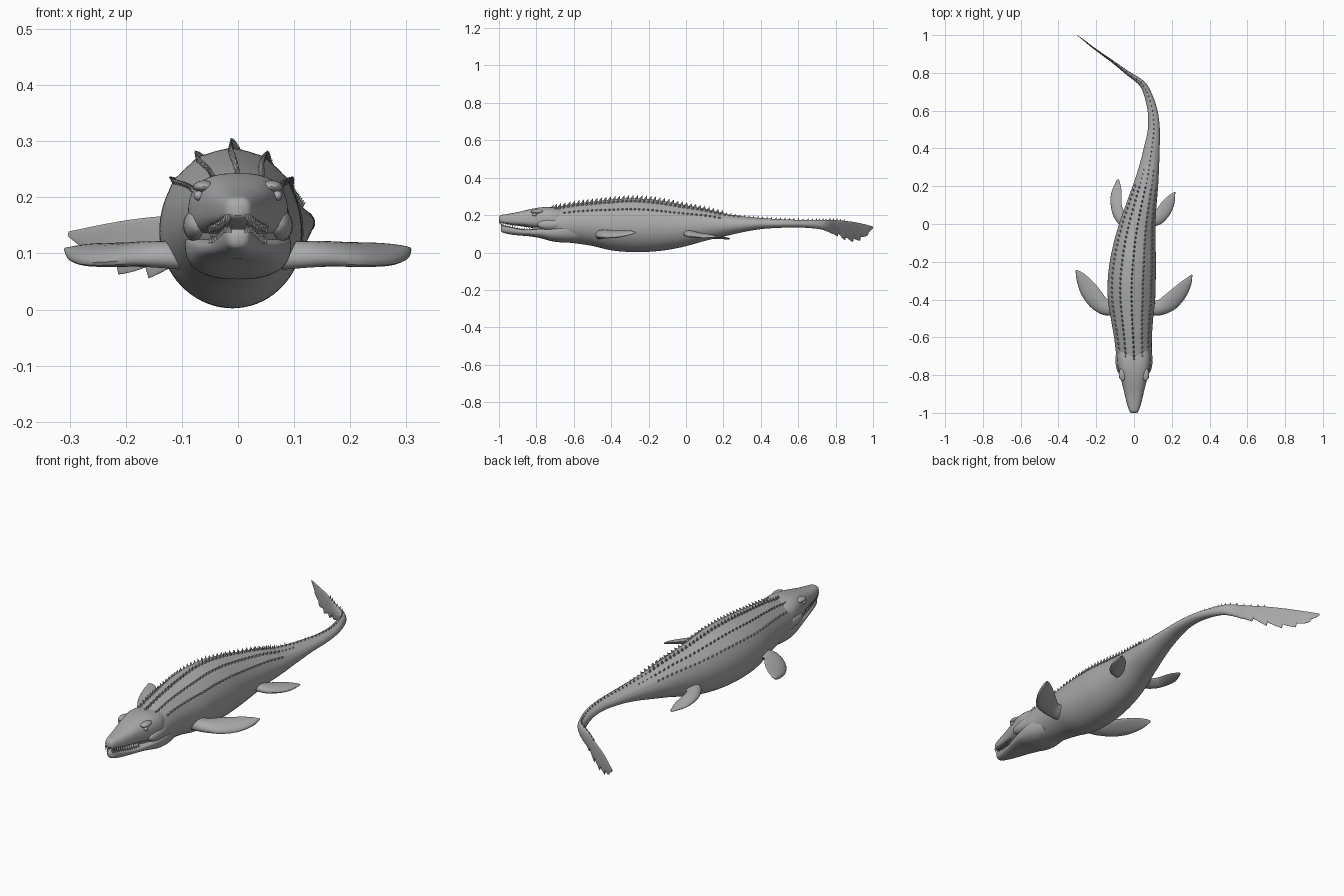
import bpy, bmesh, math
from mathutils import Vector

cube = bpy.data.objects.get("Cube")
if cube:
    bpy.data.objects.remove(cube)

grey = bpy.data.materials.new("stone grey")
grey.use_nodes = True
GREY = (0.4, 0.4, 0.4, 1)
grey.diffuse_color = GREY
grey.node_tree.nodes["Principled BSDF"].inputs["Base Color"].default_value = GREY

ROWS = [math.radians(a) for a in (0, 27, 52)]  # ridge angles from the spine


def finish(name, bm, angle=40):
    bmesh.ops.recalc_face_normals(bm, faces=bm.faces)
    mesh = bpy.data.meshes.new(name)
    bm.to_mesh(mesh)
    bm.free()
    mesh.materials.append(grey)
    obj = bpy.data.objects.new(name, mesh)
    bpy.context.collection.objects.link(obj)
    bpy.ops.object.select_all(action='DESELECT')
    obj.select_set(True)
    bpy.context.view_layer.objects.active = obj
    bpy.ops.object.shade_smooth_by_angle(angle=math.radians(angle))
    return obj


def spline(stations, t):
    """Smooth interpolation of station rows; t runs from 0 to len - 1."""
    last = len(stations) - 1
    i = min(int(t), last - 1)
    u = t - i
    a, b, c, d = (stations[max(0, min(last, i + k))] for k in (-1, 0, 1, 2))
    return [q + 0.5 * u * (r - p + u * (2 * p - 5 * q + 4 * r - s + u * (3 * (q - r) + s - p)))
            for p, q, r, s in zip(a, b, c, d)]


def skin(bm, rings):
    rows = [[bm.verts.new(p) for p in ring] for ring in rings]
    n = len(rows[0])
    for a, b in zip(rows, rows[1:]):
        for k in range(n):
            bm.faces.new((a[k], a[(k + 1) % n], b[(k + 1) % n], b[k]))
    bm.faces.new(rows[0])
    bm.faces.new(rows[-1])


def section_point(stations, t, th, power=1.0, mid=0.5, ridge=0.0, fin=False):
    """Point on a lofted skin, th measured from the top."""
    y, x, w, zb, zt = spline(stations, t)
    y2, x2 = spline(stations, min(t + 0.02, len(stations) - 1))[:2]
    y1, x1 = spline(stations, max(t - 0.02, 0))[:2]
    side = Vector((y2 - y1, x1 - x2, 0)).normalized()
    if fin and y > 0.78:   # scalloped lower edge of the tail fin
        zb += 0.022 * min(1, (y - 0.78) / 0.04, (1 - y) / 0.05) * (1 - ((y - 0.77) / 0.041) % 1)
    s, c = math.sin(th), math.cos(th)
    zc = zb + (zt - zb) * mid
    bump = 1 + ridge * sum(math.exp(-((abs(th) - r) / 0.07) ** 2) for r in ROWS)
    px = max(w, 0.001) * math.copysign(abs(s) ** power, s) * bump
    pz = (zt - zc if c > 0 else zc - zb) * math.copysign(abs(c) ** power, c) * bump
    return Vector((x, y, zc + pz)) + side * px


def loft(name, stations, per=8, sides=48, **shape):
    bm = bmesh.new()
    count = (len(stations) - 1) * per
    skin(bm, [[section_point(stations, i / per, 2 * math.pi * k / sides - math.pi, **shape)
               for k in range(sides)] for i in range(count + 1)])
    return finish(name, bm)


def cone(bm, base, tip, radius, squash=1.0):
    axis = (tip - base).normalized()
    u = axis.cross(Vector((1, 0, 0))).normalized()
    v = axis.cross(u)
    ring = [bm.verts.new(base + radius * (u * math.cos(a) + v * math.sin(a) * squash))
            for a in (k * math.pi / 3 for k in range(6))]
    top = bm.verts.new(tip)
    for k in range(6):
        bm.faces.new((ring[k], ring[(k + 1) % 6], top))
    bm.faces.new(ring)


def ball(name, centre, size):
    bm = bmesh.new()
    bmesh.ops.create_uvsphere(bm, u_segments=20, v_segments=12, radius=1)
    for v in bm.verts:
        v.co = Vector(centre) + Vector(a * b for a, b in zip(v.co, size))
    return finish(name, bm)


# Body and tail: y, x, half width, bottom, top
BODY = [
    (-.82, 0, .045, .1, .2), (-.76, 0, .074, .075, .228), (-.7, 0, .092, .06, .24),
    (-.6, -.005, .1, .05, .258), (-.5, -.01, .112, .035, .27), (-.4, -.013, .125, .012, .28),
    (-.3, -.012, .127, .003, .286), (-.2, -.005, .122, .004, .282), (-.1, .005, .11, .014, .268),
    (0, .02, .095, .034, .25), (.1, .04, .08, .062, .232), (.2, .062, .066, .085, .208),
    (.3, .08, .053, .108, .193), (.4, .094, .042, .125, .184), (.5, .105, .032, .132, .178),
    (.6, .098, .026, .134, .174), (.7, .068, .02, .127, .174), (.75, .035, .016, .115, .174),
    (.8, -.035, .011, .09, .172), (.85, -.1, .007, .064, .168), (.9, -.17, .005, .055, .162),
    (.94, -.225, .004, .065, .154), (.97, -.262, .003, .09, .147), (1, -.302, .001, .13, .139)]
loft("body", BODY, 12, 72, mid=0.48, ridge=0.02, fin=True)

# Skull with upper jaw, and lower jaw with throat
SKULL = [
    (-1, 0, .012, .168, .188), (-.99, 0, .024, .16, .2), (-.95, 0, .038, .15, .207),
    (-.9, 0, .05, .143, .216), (-.85, 0, .062, .136, .228), (-.8, 0, .075, .128, .238),
    (-.75, 0, .086, .122, .243), (-.7, 0, .088, .12, .24), (-.64, 0, .07, .13, .23)]
JAW = [
    (-.99, 0, .012, .116, .136), (-.98, 0, .022, .107, .144), (-.94, 0, .034, .097, .138),
    (-.89, 0, .046, .091, .127), (-.84, 0, .06, .087, .124), (-.78, 0, .077, .077, .13),
    (-.72, 0, .09, .061, .14), (-.66, 0, .094, .054, .15), (-.58, 0, .08, .055, .15)]
loft("skull", SKULL, power=0.75, mid=0.4)
loft("lower_jaw", JAW, power=0.8, mid=0.65)

# Teeth along both jaw edges
for name, jaw, length, edge in (("upper_teeth", SKULL, -.02, math.pi * .68),
                                ("lower_teeth", JAW, .017, math.pi * .3)):
    bm = bmesh.new()
    for i in range(14):
        for sign in (-1, 1):
            p = section_point(jaw, 0.7 + i * 0.26, sign * edge, 0.78, 0.5)
            p.x *= 0.93
            cone(bm, p, p + Vector((0, -.002, length)), .0045)
    finish(name, bm, 30)

# Eyes, brows and cheeks
for sign, label in ((1, "left"), (-1, "right")):
    ball(label + "_eye", (sign * .07, -.81, .203), (.009, .011, .009))
    ball(label + "_brow", (sign * .06, -.795, .219), (.02, .035, .011))
    ball(label + "_cheek", (sign * .072, -.72, .15), (.026, .075, .03))

# Spines: one row on the back, two down each flank
for row, (angle, first, last, height) in enumerate(zip(
        ROWS, (1.8, 2, 2.5), (19, 12, 11), (.018, .013, .01))):
    for sign in ((1,) if row == 0 else (1, -1)):
        bm = bmesh.new()
        t = first
        while t < last:
            y = spline(BODY, t)[0]
            p = section_point(BODY, t, sign * angle, mid=0.48, ridge=0.02)
            out = Vector((sign * math.sin(angle), 0.35, math.cos(angle)))
            h = height * (1 if y < .2 else 0.6)
            cone(bm, p - out * .004, p + out * h, .0095 if y < .2 else .006, 0.6)
            t += 0.24 * (1 if t < 16 else 1.6)
        finish("spine_row_%d_%s" % (row, "left" if sign > 0 else "right"), bm, 30)


def flipper(name, rows, thick):
    """Rows hold the leading x, y, z then the trailing x, y, z, from root to tip."""
    bm = bmesh.new()
    rings, per, sides = [], 8, 20
    count = (len(rows) - 1) * per
    for i in range(count + 1):
        r = spline(rows, i / per)
        lead, trail = Vector(r[:3]), Vector(r[3:])
        h = thick * (1 - i / count) ** 0.7 + 0.002
        ring = []
        for k in range(sides):
            a = 2 * math.pi * k / sides
            c = math.cos(a)
            ring.append(lead.lerp(trail, 0.5 - c / 2) + Vector((0, 0, h * math.sin(a) * (1 + c * .4))))
        rings.append(ring)
    skin(bm, rings)
    return finish(name, bm)


flipper("front_left_flipper", [
    (.06, -.48, .09, .06, -.39, .105), (.12, -.485, .092, .12, -.405, .11),
    (.17, -.475, .09, .16, -.378, .115), (.225, -.445, .085, .2, -.345, .117),
    (.275, -.385, .085, .25, -.305, .117), (.303, -.32, .095, .29, -.278, .113),
    (.309, -.27, .107, .305, -.268, .108)], .022)
flipper("front_right_flipper", [
    (-.08, -.48, .09, -.08, -.38, .105), (-.14, -.485, .092, -.14, -.395, .11),
    (-.185, -.472, .09, -.17, -.362, .114), (-.235, -.435, .085, -.205, -.318, .116),
    (-.278, -.375, .085, -.255, -.27, .116), (-.302, -.305, .093, -.29, -.248, .112),
    (-.31, -.247, .107, -.306, -.244, .108)], .022)
flipper("rear_left_flipper", [
    (.06, -.02, .1, .06, .065, .11), (.11, -.012, .1, .105, .06, .105),
    (.15, .005, .092, .125, .085, .102), (.19, .05, .085, .15, .12, .098),
    (.213, .105, .082, .185, .152, .092), (.219, .168, .085, .214, .17, .086)], .016)
flipper("rear_right_flipper", [
    (-.03, -.01, .1, -.01, .07, .11), (-.075, -.005, .1, -.05, .07, .105),
    (-.108, .04, .092, -.065, .1, .102), (-.123, .1, .085, -.065, .14, .095),
    (-.12, .165, .078, -.068, .19, .086), (-.09, .235, .073, -.08, .236, .075)], .016)
